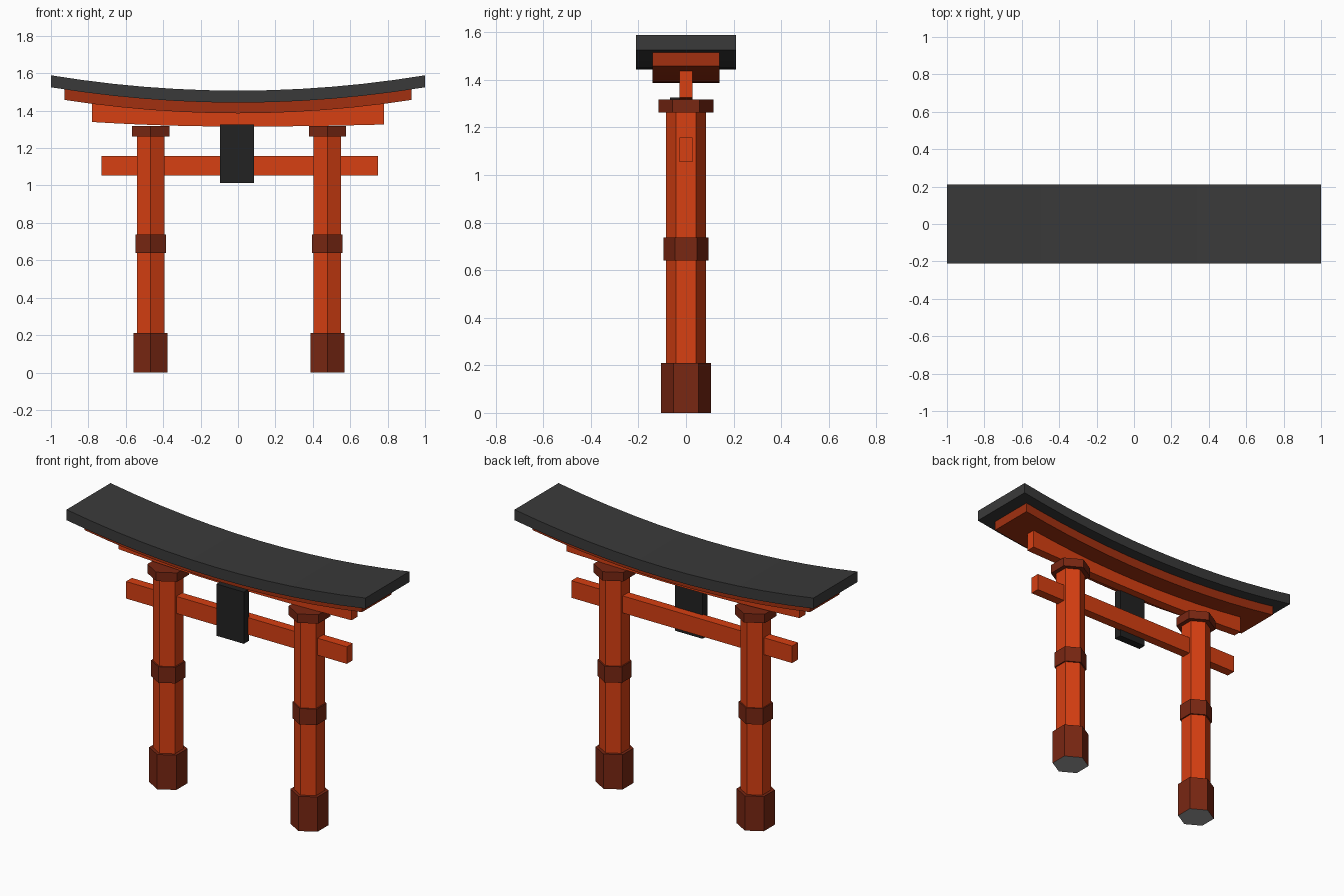
import bpy, bmesh, math

if "Cube" in bpy.data.objects:
    bpy.data.objects.remove(bpy.data.objects["Cube"])


def material(name, rgb):
    m = bpy.data.materials.new(name)
    m.diffuse_color = (*rgb, 1)
    m.use_nodes = True
    m.node_tree.nodes["Principled BSDF"].inputs["Base Color"].default_value = m.diffuse_color
    return m


RED = material("vermilion", (0.68, 0.05, 0.006))
RUST = material("rust_red", (0.36, 0.03, 0.005))
DARK = material("dark_red", (0.19, 0.02, 0.006))
SLATE = material("slate", (0.042, 0.042, 0.042))
BLACK = material("black", (0.016, 0.016, 0.016))
GREY = material("plain_grey", (0.35, 0.35, 0.35))


def finish(name, bm, mat):
    bmesh.ops.recalc_face_normals(bm, faces=bm.faces)
    me = bpy.data.meshes.new(name)
    bm.to_mesh(me)
    bm.free()
    me.materials.append(mat)
    ob = bpy.data.objects.new(name, me)
    bpy.context.collection.objects.link(ob)
    return ob


def extrude_profile(name, pts, y0, y1, mat):
    """Extrude an outline in x, z along y."""
    bm = bmesh.new()
    face = bm.faces.new([bm.verts.new((x, y0, z)) for x, z in pts])
    out = bmesh.ops.extrude_face_region(bm, geom=[face])
    moved = [g for g in out["geom"] if isinstance(g, bmesh.types.BMVert)]
    bmesh.ops.translate(bm, verts=moved, vec=(0, y1 - y0, 0))
    return finish(name, bm, mat)


def box(name, x0, x1, y0, y1, z0, z1, mat):
    return extrude_profile(name, [(x0, z0), (x1, z0), (x1, z1), (x0, z1)], y0, y1, mat)


def hex_prism(name, x, r, z0, z1, mat):
    """Six-sided prism with corners facing front and back."""
    pts = [(x + r * math.sin(i * math.pi / 3), r * math.cos(i * math.pi / 3)) for i in range(6)]
    bm = bmesh.new()
    low = [bm.verts.new((px, py, z0)) for px, py in pts]
    top = [bm.verts.new((px, py, z1)) for px, py in pts]
    bm.faces.new(low)
    bm.faces.new(top)
    for i in range(6):
        j = (i + 1) % 6
        bm.faces.new((low[i], low[j], top[j], top[i]))
    return finish(name, bm, mat)


def curved_beam(name, half, depth, low, high, mat, n=12):
    """Beam whose lower and upper edges are given as functions of x."""
    xs = [-half + 2 * half * i / n for i in range(n + 1)]
    pts = [(x, low(x)) for x in xs] + [(x, high(x)) for x in reversed(xs)]
    return extrude_profile(name, pts, -depth, depth, mat)


# Pillars with base, band and cap
for side, x in (("left", -0.467), ("right", 0.478)):
    hex_prism(side + "_pillar", x, 0.085, 0.1, 1.29, RED)
    base = hex_prism(side + "_base", x, 0.105, 0, 0.21, DARK)
    base.data.materials.append(GREY)
    for p in base.data.polygons:
        if p.normal.z < -0.9:
            p.material_index = 1
    hex_prism(side + "_band", x, 0.094, 0.64, 0.737, DARK)
    hex_prism(side + "_cap", x, 0.115, 1.263, 1.317, DARK)

# Lower tie beam and hanging tablet
box("tie_beam", -0.73, 0.748, -0.028, 0.028, 1.054, 1.157, RED)
box("tablet", -0.097, 0.086, -0.067, -0.02, 1.013, 1.326, BLACK)

# Three stacked upper beams, each curving up at the ends
curved_beam("upper_beam", 0.78, 0.028,
            lambda x: 1.315 + (0.04 if x < 0 else 0.018) * x * x,
            lambda x: 1.387 + 0.083 * x * x, RED)
curved_beam("under_lintel", 0.928, 0.14,
            lambda x: 1.386 + 0.083 * x * x, lambda x: 1.444 + 0.082 * x * x, RUST)
curved_beam("top_lintel", 1.0, 0.21,
            lambda x: 1.443 + 0.082 * x * x, lambda x: 1.507 + 0.082 * x * x, SLATE)
